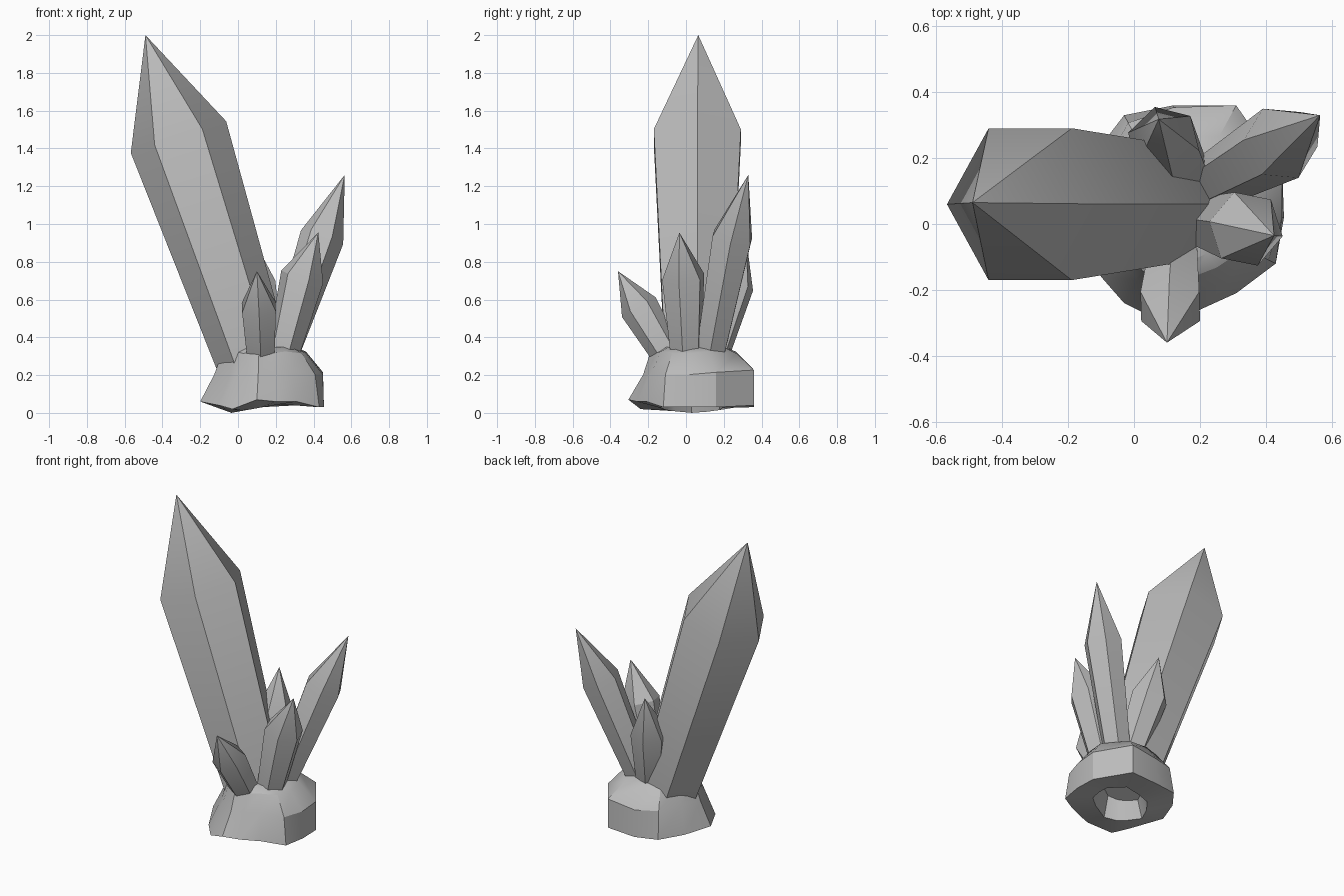
import bpy, bmesh, math
from mathutils import Vector

if "Cube" in bpy.data.objects:
    bpy.data.objects.remove(bpy.data.objects["Cube"], do_unlink=True)

stone = bpy.data.materials.new("grey_stone")
stone.use_nodes = True
GREY = (0.5, 0.5, 0.5, 1)
stone.diffuse_color = GREY
stone.node_tree.nodes["Principled BSDF"].inputs["Base Color"].default_value = GREY


def loft(name, rings, tip=None, smooth=30):
    """Skin rings of points in order; cap the first ring and close the last with a tip or a cap."""
    bm = bmesh.new()
    loops = [[bm.verts.new(p) for p in ring] for ring in rings]
    n = len(loops[0])
    for a, b in zip(loops, loops[1:]):
        for i in range(n):
            j = (i + 1) % n
            bm.faces.new((a[i], a[j], b[j], b[i]))
    bm.faces.new(loops[0])
    if tip is None:
        bm.faces.new(loops[-1])
    else:
        apex = bm.verts.new(tip)
        for i in range(n):
            bm.faces.new((loops[-1][i], loops[-1][(i + 1) % n], apex))
    bmesh.ops.recalc_face_normals(bm, faces=bm.faces)
    mesh = bpy.data.meshes.new(name)
    bm.to_mesh(mesh)
    bm.free()
    mesh.materials.append(stone)
    obj = bpy.data.objects.new(name, mesh)
    bpy.context.collection.objects.link(obj)
    bpy.ops.object.select_all(action='DESELECT')
    obj.select_set(True)
    bpy.context.view_layer.objects.active = obj
    bpy.ops.object.shade_smooth_by_angle(angle=math.radians(smooth))
    return obj


def hexagon(center, axis, toward, radius):
    u = (toward - axis * toward.dot(axis)).normalized()
    v = axis.cross(u)
    return [center + radius * (math.cos(k * math.pi / 3) * u + math.sin(k * math.pi / 3) * v)
            for k in range(6)]


def crystal(name, base, base_r, shoulder, shoulder_r, tip, toward):
    """Six-sided shaft widening to a shoulder, then a point; the foot is sunk in the rock."""
    base, shoulder, tip, toward = map(Vector, (base, shoulder, tip, toward))
    axis = (shoulder - base).normalized()
    foot = base - axis * 0.13
    loft(name, [hexagon(foot, axis, toward, base_r * 0.93),
                hexagon(shoulder, (tip - base).normalized(), toward, shoulder_r)], tip)


# Crystals
crystal("large_left_crystal", (0.08, 0.06, 0.28), 0.205,
        (-0.315, 0.06, 1.46), 0.266, (-0.49, 0.065, 2.0), (1, 0, 0))
crystal("tall_back_crystal", (0.24, 0.13, 0.32), 0.085,
        (0.445, 0.245, 0.93), 0.118, (0.565, 0.33, 1.26), (-0.5, 1, 0))
crystal("side_crystal", (0.24, 0, 0.32), 0.083,
        (0.34, -0.015, 0.72), 0.118, (0.425, -0.035, 0.955), (1, -0.2, 0))
crystal("front_crystal", (0.12, -0.1, 0.31), 0.08,
        (0.11, -0.25, 0.56), 0.103, (0.1, -0.36, 0.75), (0, 1, 0))
crystal("small_back_crystal", (0.15, 0.15, 0.33), 0.085,
        (0.09, 0.25, 0.68), 0.113, (0.075, 0.318, 0.93), (-1, 0.3, 0))

# Rock base: uneven outline stepped up into a dome, with a hollow underneath
outline = [(0.455, 0.02, 0.03), (0.45, 0.16, 0.03), (0.31, 0.36, 0.04), (0.12, 0.36, 0.03),
           (-0.03, 0.33, 0.04), (-0.13, 0.2, 0.05), (-0.2, 0.03, 0.06), (-0.1, -0.16, 0.04),
           (-0.03, -0.24, 0.02), (0.1, -0.305, 0.07), (0.2, -0.26, 0.06), (0.31, -0.21, 0.06),
           (0.43, -0.12, 0.03)]
MID = Vector((0.13, 0.03))


def ring(scale, height, lean=0.0):
    points = []
    for i, (x, y, z) in enumerate(outline):
        d = Vector((x, y)) - MID
        s = min(scale + lean * d.normalized().dot(Vector((0.7, 0.7))), 1.0)
        p = MID + d * s
        points.append((p.x, p.y, height(p.x, z, i)))
    return points


loft("rock_base", [
    ring(0.32, lambda x, z, i: 0.22),
    ring(0.5, lambda x, z, i: max(0, 0.03 + 0.18 * (x - 0.13))),
    ring(1.0, lambda x, z, i: z),
    ring(0.88, lambda x, z, i: 0.215 + 0.012 * (i % 3 - 1), 0.15),
    ring(0.68, lambda x, z, i: 0.315 + 0.01 * (i % 2), 0.04),
    ring(0.5, lambda x, z, i: 0.35),
])
